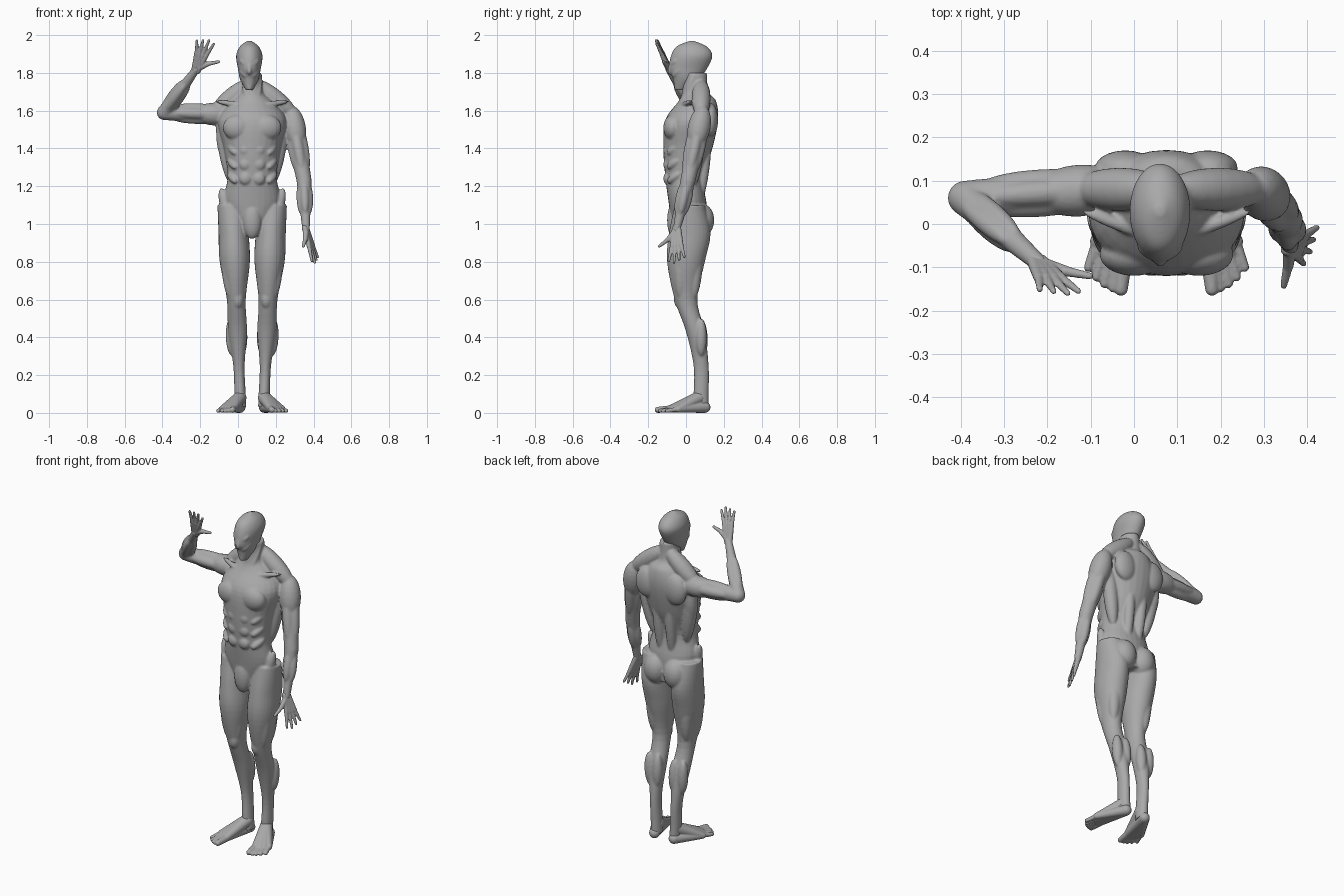
import bpy, bmesh, math
from mathutils import Vector, Matrix

cube = bpy.data.objects.get("Cube")
if cube:
    bpy.data.objects.remove(cube)

CENTRE = 0.075          # the body's own centre line along x
GREY = (0.4, 0.4, 0.4, 1)

skin = bpy.data.materials.new("grey_skin")
skin.use_nodes = True
skin.diffuse_color = GREY
skin.node_tree.nodes["Principled BSDF"].inputs["Base Color"].default_value = GREY


def keep(point):
    return Vector(point)


def flip(point):
    x, y, z = point
    return Vector((CENTRE + CENTRE - x, y, z))


def loft(bm, place, x, lean, rows, sides=28, steps=5):
    """Stack of ellipses; rows of y, z, half width, half depth, eased between."""
    rows = [Vector(row) for row in rows]
    eased = []
    for i in range(len(rows) - 1):
        start, end = rows[i], rows[i + 1]
        slope_in = (end - rows[max(i - 1, 0)]) / 2
        slope_out = (rows[min(i + 2, len(rows) - 1)] - start) / 2
        for step in range(steps):
            t = step / steps
            ease = t * t * (3 - t - t)
            eased.append(start.lerp(end, ease) + slope_in * t * (1 - t) ** 2
                         - slope_out * t * t * (1 - t))
    eased.append(rows[-1])
    loops = []
    for y, z, wide, deep in eased:
        turns = [math.tau * k / sides for k in range(sides)]
        loops.append([bm.verts.new(place((x + lean * z + wide * math.cos(turn),
                                          y + deep * math.sin(turn), z))) for turn in turns])
    for low, high in zip(loops, loops[1:]):
        for k in range(sides):
            bm.faces.new((low[k - 1], low[k], high[k], high[k - 1]))
    bm.faces.new(loops[0])
    bm.faces.new(loops[-1])


def blob(bm, centre, size):
    shape = Matrix.Translation(centre) @ Matrix.Diagonal((*size, 1))
    bmesh.ops.create_icosphere(bm, subdivisions=3, radius=1, matrix=shape)


def along(start, end):
    """Placement halfway between two points, with z running along them."""
    turn = (end - start).to_track_quat('Z', 'Y').to_matrix().to_4x4()
    return Matrix.Translation(start.lerp(end, 0.5)) @ turn


def muscle(bm, start, end, radius):
    start, end = Vector(start), Vector(end)
    shape = along(start, end) @ Matrix.Diagonal((radius, radius, (end - start).length / 2, 1))
    bmesh.ops.create_icosphere(bm, subdivisions=3, radius=1, matrix=shape)


def capsule(bm, start, end, thick, thin):
    bmesh.ops.create_cone(bm, cap_ends=True, segments=20, radius1=thick, radius2=thin,
                          depth=(end - start).length, matrix=along(start, end))
    blob(bm, start, [thick] * 3)
    blob(bm, end, [thin] * 3)


def limb(bm, start, end, thick, thin, reach):
    """Tapered limb with four muscle cords around it, reaching part of the way."""
    start, end = Vector(start), Vector(end)
    capsule(bm, start, end, thick, thin)
    axis = (end - start).normalized()
    side = axis.cross(Vector((0, 1, 0))).normalized()
    for offset in (side, -side, axis.cross(side), side.cross(axis)):
        shift = offset * thick / 2
        muscle(bm, start + shift, start.lerp(end, reach) + shift, thick * 0.6)


def finish(bm, name, voxel, smoothing):
    """Fuse all pieces of a part into one smooth skin."""
    bmesh.ops.recalc_face_normals(bm, faces=bm.faces)
    mesh = bpy.data.meshes.new(name)
    bm.to_mesh(mesh)
    bm.free()
    obj = bpy.data.objects.new(name, mesh)
    bpy.context.collection.objects.link(obj)
    fuse = obj.modifiers.new("fuse", 'REMESH')
    fuse.mode = 'VOXEL'
    fuse.voxel_size = voxel
    relax = obj.modifiers.new("relax", 'SMOOTH')
    relax.factor = 0.5
    relax.iterations = smoothing
    graph = bpy.context.evaluated_depsgraph_get()
    fused = bpy.data.meshes.new_from_object(obj.evaluated_get(graph))
    obj.modifiers.clear()
    obj.data = fused
    fused.materials.clear()
    fused.materials.append(skin)
    for face in fused.polygons:
        face.use_smooth = True
        face.material_index = 0


# Trunk and neck
body = bmesh.new()
loft(body, keep, CENTRE, 0, [
    (.02, .96, .06, .09), (.01, 1.1, .15, .1), (-.01, 1.25, .13, .1), (.01, 1.4, .15, .13),
    (.03, 1.55, .18, .14), (.06, 1.65, .11, .1), (.05, 1.7, .06, .07), (.05, 1.8, .05, .06)])
# Neck to shoulder slopes
for shoulder in ((.31, .08, 1.57), (-.14, .08, 1.58)):
    muscle(body, (CENTRE, .08, 1.76), shoulder, .05)

for place in (keep, flip):
    # Chest, shoulder blade and buttock
    blob(body, place((0, -.07, 1.51)), (.08, .05, .07))
    blob(body, place((-.02, .13, 1.55)), (.07, .04, .09))
    blob(body, place((.01, .08, 1.02)), (.07, .07, .09))
    # Flank, spine, throat, collarbone and hip crest
    for start, end, radius in [
            ((-.1, .07, 1.6), (-.03, .04, 1.2), .04), ((.04, .07, 1.1), (.03, .12, 1.5), .03),
            ((.06, -.03, 1.6), (.03, .05, 1.8), .02), ((.07, -.04, 1.62), (-.12, .03, 1.65), .015),
            ((-.04, -.02, 1), (-.09, 0, 1.19), .03)]:
        muscle(body, place(start), place(end), radius)
    # Belly and rib rows
    for row in range(3):
        z = 1.39 - row * .075
        blob(body, place((.04, -.095, z)), (.035, .025, .035))
        muscle(body, place((-.05, -.03, z + .03)), place((-.01, -.1, z - .02)), .02)
    # Leg, then its thigh, knee and calf muscles
    loft(body, place, .015, -.04, [
        (.02, 1.1, .08, .08), (.02, .95, .08, .11), (0, .8, .08, .1), (0, .6, .05, .06),
        (.05, .43, .05, .05), (.08, .25, .03, .04), (.08, .1, .03, .04), (.08, .03, .03, .04)])
    for start, end, radius in [
            ((-.06, -.03, 1), (-.04, -.03, .6), .04), ((.02, -.03, .9), (.02, -.03, .6), .03),
            ((-.04, .06, 1), (-.03, .04, .6), .04), ((.02, .08, .5), (.02, .09, .3), .03),
            ((-.04, .08, .5), (-.03, .08, .3), .03), ((0, -.04, .65), (0, -.03, .55), .03)]:
        muscle(body, place(start), place(end), radius)
# Lower belly
blob(body, (CENTRE, -.06, 1.02), (.05, .04, .1))

# Arms, the left lowered and the right raised, with shoulder caps
left_elbow, left_wrist = Vector((.35, .01, 1.23)), Vector((.36, -.05, .97))
right_elbow, right_wrist = Vector((-.39, .06, 1.59)), Vector((-.22, -.09, 1.82))
for shoulder, elbow, wrist in (((.29, .08, 1.56), left_elbow, left_wrist),
                               ((-.08, .08, 1.58), right_elbow, right_wrist)):
    limb(body, shoulder, elbow, .05, .04, .9)
    limb(body, elbow, wrist, .04, .02, .7)
    muscle(body, Vector(shoulder).lerp(elbow, -.2), Vector(shoulder).lerp(elbow, .5), .06)
# Right armpit
muscle(body, (-.08, .07, 1.58), (-.07, .05, 1.34), .04)
finish(body, "body", .006, 4)

# Head with nose, brows, cheeks and jaw
head = bmesh.new()
middle = .06
loft(head, keep, middle, 0, [
    (-.03, 1.71, .02, .03), (0, 1.77, .05, .07), (.01, 1.82, .06, .1),
    (.03, 1.89, .07, .11), (.03, 1.94, .05, .08), (.03, 1.97, .01, .01)])
muscle(head, (middle, -.07, 1.87), (middle, -.09, 1.79), .015)
for side in (-1, 1):
    for (x, y, z), (far, back, top) in [((0, -.08, 1.83), (.05, -.05, 1.87)),
                                        ((.02, -.07, 1.78), (.05, -.02, 1.83)),
                                        ((.01, -.05, 1.73), (.05, .03, 1.79))]:
        muscle(head, (middle + side * x, y, z), (middle + side * far, back, top), .015)
finish(head, "head", .006, 3)


# Hands with spread fingers
def hand(name, wrist, forward, thumb_side):
    bm = bmesh.new()
    forward = Vector(forward).normalized()
    across = Vector(thumb_side)
    across = (across - forward * across.dot(forward)).normalized()

    def at(out, over):
        return wrist + forward * out + across * over

    for i in range(4):
        spread = 1.5 - i
        knuckle = at(.09, spread * .018)
        capsule(bm, at(-.01, spread * .006), knuckle, .016, .012)
        capsule(bm, knuckle, at(.18 - .012 * abs(i - 1), spread * .03), .011, .007)
    thumb_joint = at(.05, .05)
    capsule(bm, at(.01, .01), thumb_joint, .016, .013)
    capsule(bm, thumb_joint, at(.08, .1), .012, .008)
    finish(bm, name, .004, 2)


hand("right_hand", right_wrist, (.3, -.4, .9), (1, 0, -.3))
hand("left_hand", left_wrist, (.3, 0, -1), (-.4, -.9, 0))

# Feet with five toes fanning out from heel and ankle
for name, place in (("right_foot", keep), ("left_foot", flip)):
    foot = bmesh.new()
    for toe in range(5):
        fan = toe / 4
        radius = .011 if toe else .016
        x, y = -.03 - .075 * fan, -.15 + .05 * fan * fan
        knuckle = place((x * .8, y + .06, .02))
        capsule(foot, place((.01, .1, .03)), knuckle, .03, .018)
        capsule(foot, place((.01, .07, .08)), knuckle, .035, .018)
        capsule(foot, knuckle, place((x, y, radius)), radius * 1.2, radius)
    finish(foot, name, .004, 3)
